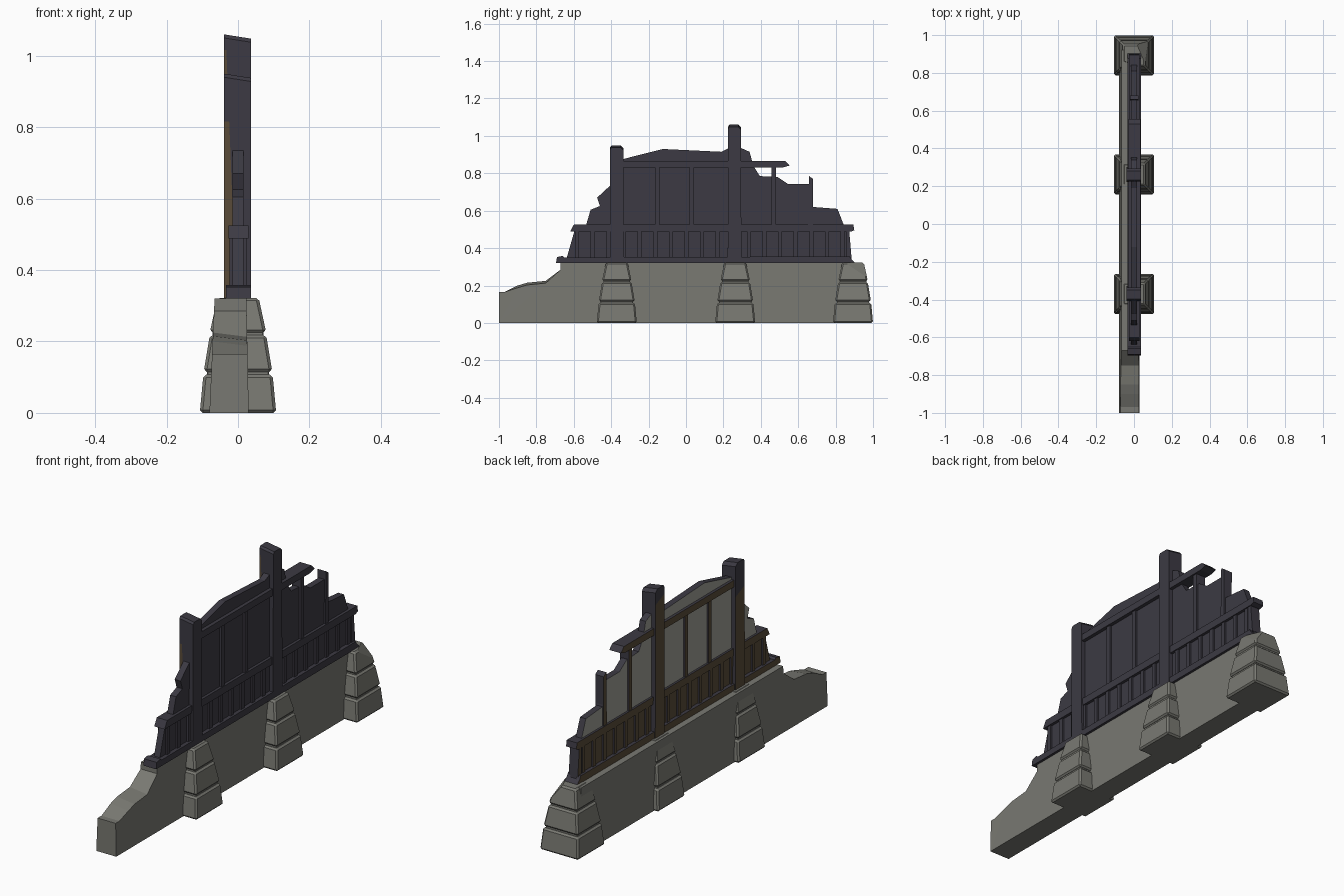
import bpy, bmesh
from mathutils import Vector

if "Cube" in bpy.data.objects:
    bpy.data.objects.remove(bpy.data.objects["Cube"])


def mat(name, c):
    m = bpy.data.materials.new(name)
    m.diffuse_color = (*c, 1)
    m.use_nodes = True
    m.node_tree.nodes["Principled BSDF"].inputs["Base Color"].default_value = m.diffuse_color
    return m


STONE = mat("grey stone", (0.19, 0.19, 0.168))
CHAR = mat("charred wood", (0.045, 0.042, 0.056))
BROWN = mat("brown wood", (0.10, 0.07, 0.04))
PLASTER = mat("pale plaster", (0.34, 0.34, 0.30))


def finish(bm, name, mats, rule=None):
    bmesh.ops.recalc_face_normals(bm, faces=bm.faces[:])
    bm.normal_update()
    if rule:
        for f in bm.faces:
            f.material_index = rule(f.calc_center_median(), f.normal)
    me = bpy.data.meshes.new(name)
    bm.to_mesh(me)
    bm.free()
    for m in mats:
        me.materials.append(m)
    ob = bpy.data.objects.new(name, me)
    bpy.context.collection.objects.link(ob)
    return ob


def plate(pts, x0, x1):
    """Extrude a (y, z) outline from x0 to x1."""
    bm = bmesh.new()
    f = bm.faces.new([bm.verts.new((x0, y, z)) for y, z in pts])
    r = bmesh.ops.extrude_face_region(bm, geom=[f])
    for v in r["geom"]:
        if isinstance(v, bmesh.types.BMVert):
            v.co.x = x1
    bmesh.ops.recalc_face_normals(bm, faces=bm.faces[:])
    return bm


def cut(bm, co, no):
    bmesh.ops.bisect_plane(bm, geom=bm.verts[:] + bm.edges[:] + bm.faces[:],
                           plane_co=co, plane_no=no)


def brown_back(c, n):
    return 1 if n.x < -0.5 else 0


def timber(name, pts, x0, x1):
    return finish(plate(pts, x0, x1), name, [CHAR, BROWN], brown_back)


def bar(name, y0, y1, z0, z1, x0, x1):
    return timber(name, [(y0, z0), (y1, z0), (y1, z1), (y0, z1)], x0, x1)


# stone wall with crumbled low end, tapering upward
bm = plate([(-1, 0), (0.92, 0), (0.92, 0.32), (-0.67, 0.32), (-0.67, 0.285),
            (-0.75, 0.225), (-0.85, 0.215), (-0.9, 0.2), (-0.97, 0.165), (-1, 0.165)],
           -0.08, 0.03)
for v in bm.verts:
    v.co.x += (0.045 if v.co.x < 0 else -0.02) * v.co.z
    if v.co.x > 0 and -0.95 < v.co.y < -0.7 and v.co.z > 0.1:
        v.co.z -= 0.012
bmesh.ops.triangulate(bm, faces=[f for f in bm.faces if len(f.verts) > 4])
finish(bm, "stone_wall", [STONE])


# buttresses of three tapered, bevelled blocks with recessed joints
def block(name, y, z0, z1, r0, r1, bevel=0.008, chip=False):
    bm = bmesh.new()
    bmesh.ops.create_cube(bm, size=2)
    for v in bm.verts:
        top = v.co.z > 0
        r = r1 if top else r0
        v.co = Vector((v.co.x * r, y + v.co.y * r, z1 if top else z0))
    bmesh.ops.bevel(bm, geom=bm.edges[:], offset=bevel, segments=1, affect='EDGES')
    if chip:  # broken corner of the end buttress
        for co, no in [((0, y - 0.045, z1), (-0.2, -0.75, 0.65)),
                       ((0.04, y, z1), (0.7, 0.3, 0.6))]:
            r = bmesh.ops.bisect_plane(bm, geom=bm.verts[:] + bm.edges[:] + bm.faces[:],
                                       plane_co=co, plane_no=no, clear_outer=True)
            bmesh.ops.holes_fill(bm, edges=[e for e in r["geom_cut"]
                                            if isinstance(e, bmesh.types.BMEdge)])
    finish(bm, name, [STONE])


for i, y in enumerate((-0.37, 0.263, 0.893)):
    block(f"buttress_base_{i}", y, 0, 0.107, 0.107, 0.097)
    block(f"buttress_joint_low_{i}", y, 0.08, 0.13, 0.089, 0.085, 0.002)
    block(f"buttress_middle_{i}", y, 0.115, 0.218, 0.096, 0.079)
    block(f"buttress_joint_high_{i}", y, 0.2, 0.24, 0.072, 0.07, 0.002)
    block(f"buttress_top_{i}", y, 0.225, 0.322, 0.079, 0.058, 0.008, i == 2)

# broken infill panel: boarded below, plastered above on the back
outline = [(-0.64, 0.34), (-0.59, 0.515), (-0.535, 0.52), (-0.51, 0.605), (-0.46, 0.625),
           (-0.475, 0.67), (-0.405, 0.735), (-0.36, 0.87), (-0.29, 0.888), (-0.123, 0.93),
           (0.19, 0.915), (0.26, 0.95), (0.34, 0.915), (0.36, 0.84), (0.395, 0.785),
           (0.49, 0.78), (0.545, 0.743), (0.66, 0.743), (0.68, 0.62), (0.81, 0.61),
           (0.845, 0.52), (0.87, 0.5), (0.885, 0.34)]
bm = plate(outline, -0.016, 0.016)
cut(bm, (0, 0, 0.507), (0, 0, 1))
bmesh.ops.triangulate(bm, faces=bm.faces[:])
finish(bm, "infill_panel", [CHAR, BROWN, PLASTER],
       lambda c, n: (2 if c.z > 0.507 else 1) if n.x < -0.5 else 0)

# horizontal rails with splintered ends
timber("sill_beam", [(-0.695, 0.32), (0.905, 0.32), (0.885, 0.34), (0.875, 0.356),
                     (-0.65, 0.35), (-0.66, 0.358), (-0.69, 0.352)], -0.034, 0.036)
timber("middle_rail", [(-0.62, 0.488), (0.88, 0.488), (0.9, 0.495), (0.895, 0.525),
                       (-0.6, 0.525)], -0.027, 0.03)
timber("top_rail", [(-0.37, 0.832), (0.52, 0.832), (0.555, 0.842), (0.53, 0.866),
                    (-0.37, 0.866)], -0.03, 0.034)

# short battens of the lower band
for i in range(18):
    y = -0.582 + i * 0.0835
    bar(f"lower_batten_{i}", y - 0.011, y + 0.011, 0.35, 0.495, -0.024, 0.025)

# upper studs
for i, y in enumerate((-0.155, 0.03, 0.47)):
    bar(f"upper_stud_{i}", y - 0.012, y + 0.012, 0.51, 0.84, -0.024, 0.026)
timber("broken_stud", [(0.653, 0.51), (0.678, 0.51), (0.679, 0.77), (0.658, 0.785)],
       -0.022, 0.024)
timber("splintered_end_stud", [(0.855, 0.35), (0.885, 0.35), (0.872, 0.5), (0.855, 0.5)],
       -0.024, 0.026)


# main posts, charred at the top and on the front
def post(name, y, top, char_z):
    w = 0.035
    bm = plate([(y - w - 0.002, 0.32), (y + w + 0.003, 0.32), (y + w, 0.6),
                (y + w, top - 0.015), (y + w - 0.015, top), (y - w + 0.008, top),
                (y - w, top - 0.01)], -0.039, 0.037)
    for v in bm.verts:  # sloping worn top
        if v.co.z > top - 0.02 and v.co.x > 0:
            v.co.z -= 0.012
    cut(bm, (-0.014, y, 0.55), (1, 0, 0.04))
    cut(bm, (0, y, char_z), (0, 0.45, 1))
    finish(bm, name, [CHAR, BROWN],
           lambda c, n: 1 if c.x < -0.014 and c.z < char_z and n.y < 0.5
           and n.x < 0.5 and n.z < 0.5 else 0)


post("left_post", -0.37, 0.95, 0.8)
post("right_post", 0.26, 1.06, 1.0)
